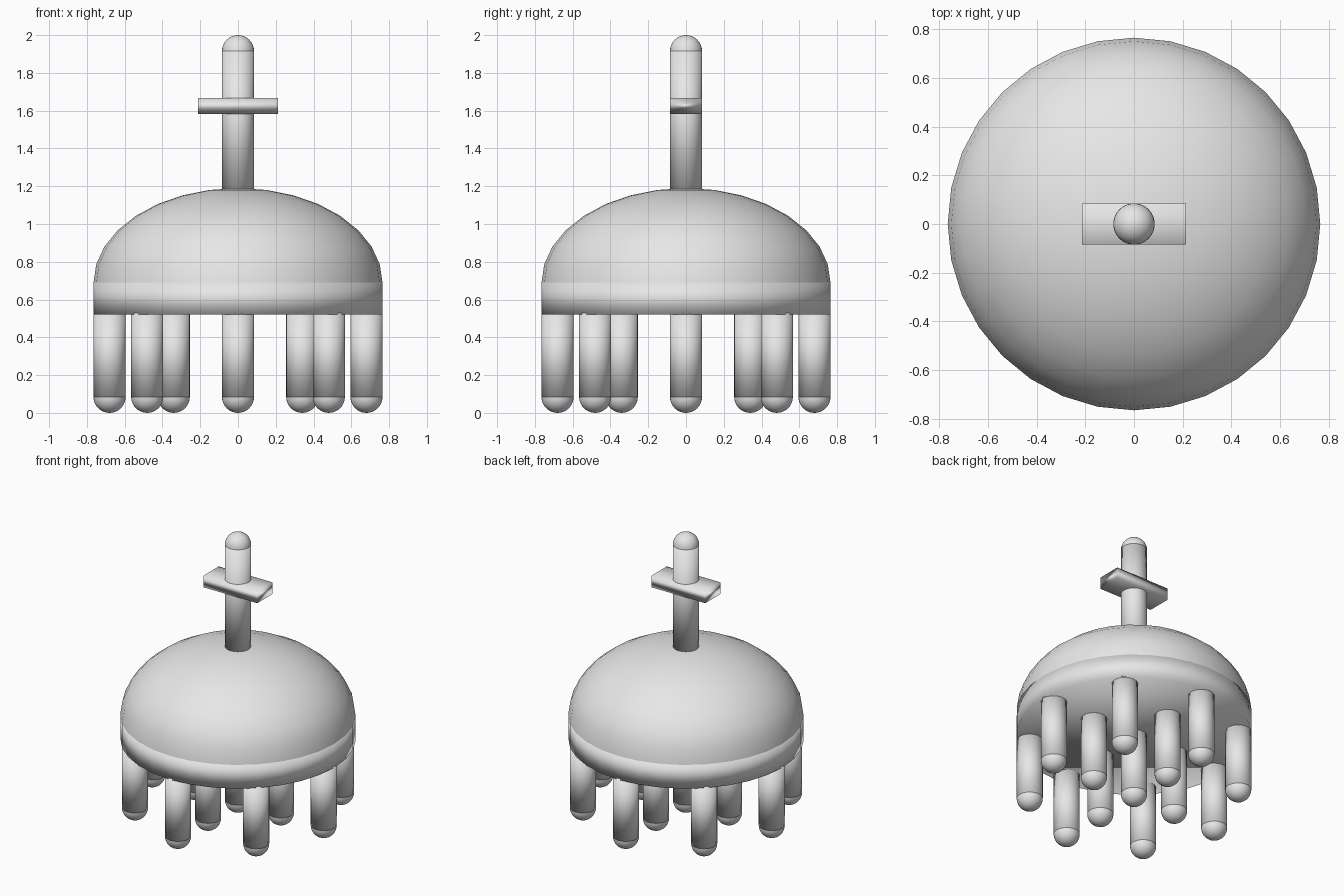
import bpy
import bmesh
from math import cos, sin, tau

cube = bpy.data.objects.get("Cube")
if cube:
    bpy.data.objects.remove(cube, do_unlink=True)

U = 0.085            # rod radius, the module of the design
RIM_R = 0.765
BASE_Z = 0.52
DOME_Z = 0.69
DOME_TOP = 1.19

grey = bpy.data.materials.new("plain grey")
grey.use_nodes = True
grey.diffuse_color = (0.8, 0.8, 0.8, 1)
grey.node_tree.nodes["Principled BSDF"].inputs["Base Color"].default_value = (0.8, 0.8, 0.8, 1)


def finish(name):
    """Name the active primitive, colour it and shade it fully smooth."""
    obj = bpy.context.object
    obj.name = name
    obj.data.materials.append(grey)
    bpy.ops.object.shade_smooth()
    return obj


def cylinder(name, radius, x, y, bottom, top):
    bpy.ops.mesh.primitive_cylinder_add(vertices=32, radius=radius, depth=top - bottom,
                                        location=(x, y, (bottom + top) / 2))
    return finish(name)


def half_ball(name, radius, height, x, y, z):
    """Half ellipsoid; a negative height makes it hang downward."""
    bpy.ops.mesh.primitive_uv_sphere_add(segments=32, ring_count=16, radius=1, location=(x, y, z))
    obj = finish(name)
    bm = bmesh.new()
    bm.from_mesh(obj.data)
    side = 1 if height > 0 else -1
    hidden = [v for v in bm.verts if v.co.z * side < -0.01]
    bmesh.ops.delete(bm, geom=hidden, context='VERTS')
    bmesh.ops.scale(bm, vec=(radius, radius, abs(height)), verts=bm.verts)
    bm.to_mesh(obj.data)
    bm.free()
    return obj


# Domed body on a short drum
cylinder("rim_band", RIM_R, 0, 0, BASE_Z, DOME_Z)
half_ball("dome", RIM_R, DOME_TOP - DOME_Z, 0, 0, DOME_Z)

# Upright post with rounded tip and crossbar
cylinder("post", U, 0, 0, DOME_TOP - U / 2, 2 - U)
half_ball("post_tip", U, U, 0, 0, 2 - U)
bpy.ops.mesh.primitive_cube_add(size=1, location=(0, 0, 1.625))
crossbar = finish("crossbar")
crossbar.scale = (5 * U, 2 * U, U)

# Legs: one in the centre, an inner ring of four and an outer ring of eight
for ring, count, radius in (("centre", 1, 0), ("inner", 4, 4 * U), ("outer", 8, 8 * U)):
    for i in range(count):
        angle = tau * i / count
        x, y = radius * cos(angle), radius * sin(angle)
        cylinder(f"{ring}_leg_{i + 1}", U, x, y, U, BASE_Z + 0.01)
        half_ball(f"{ring}_foot_{i + 1}", U, -U, x, y, U)
